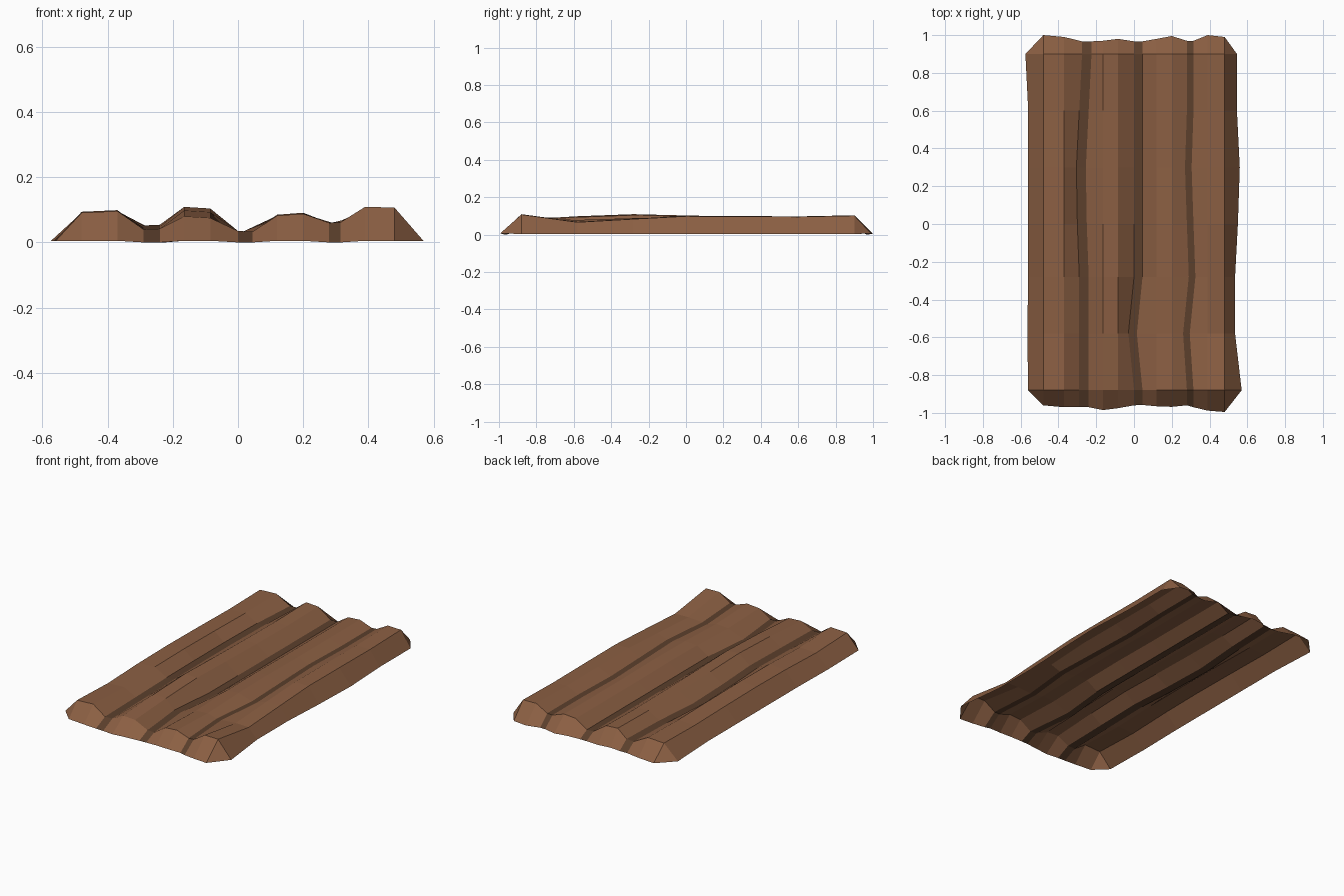
import bpy
import bmesh

cube = bpy.data.objects.get("Cube")
if cube:
    bpy.data.objects.remove(cube)


def make_material(name, rgb):
    mat = bpy.data.materials.new(name)
    mat.use_nodes = True
    color = (*rgb, 1)
    mat.diffuse_color = color
    node = next(n for n in mat.node_tree.nodes if n.type == "BSDF_PRINCIPLED")
    node.inputs["Base Color"].default_value = color
    node.inputs["Roughness"].default_value = 0.9
    return mat


# Cross-section: (x, height, band); bands alternate ridge and groove
section = [
    (-0.48, 0.093, 0), (-0.37, 0.098, 0),
    (-0.29, 0.048, 1), (-0.24, 0.05, 1),
    (-0.165, 0.1, 2), (-0.085, 0.095, 2),
    (0.0, 0.037, 3), (0.045, 0.035, 3),
    (0.12, 0.084, 4), (0.20, 0.09, 4),
    (0.28, 0.062, 5), (0.315, 0.064, 5),
    (0.39, 0.105, 6), (0.48, 0.103, 6),
]

# Stations along the bark: y, left rim x, right rim x
stations = [
    (-0.88, -0.56, 0.57), (-0.58, -0.565, 0.535), (-0.28, -0.56, 0.535),
    (0.0, -0.56, 0.55), (0.3, -0.56, 0.56), (0.6, -0.56, 0.545), (0.9, -0.575, 0.545),
]

# Sideways wander of the grooves and lift of the bands at each station
wander = {
    1: (0, 0, 0, -0.01, -0.015, 0, 0.015),
    3: (0, -0.03, 0, 0, 0, 0, 0),
    5: (0, -0.02, 0.01, 0, -0.01, 0, 0),
}
lift = {
    0: (0, -0.01, 0, 0.003, 0, -0.005, 0),
    1: (-0.006, 0, 0.006, 0, -0.004, 0.004, 0),
    2: (-0.018, 0, 0.011, 0.004, -0.002, -0.005, 0),
    4: (0, -0.01, 0, 0.003, 0, 0, 0),
    6: (0.006, -0.035, -0.018, -0.003, -0.004, -0.006, 0),
}

# Bottom rim at both ends follows the ridges
front_rim = (-0.96, -0.97, -0.968, -0.97, -0.985, -0.975, -0.96, -0.958,
             -0.965, -0.968, -0.96, -0.97, -0.988, -0.995)
back_rim = (1.0, 0.99, 0.967, 0.967, 0.97, 0.98, 0.967, 0.967,
            0.98, 0.995, 0.97, 0.97, 1.0, 0.99)

brown = make_material("bark_brown", (0.26, 0.115, 0.056))
dark = make_material("groove_brown", (0.105, 0.05, 0.025))

bm = bmesh.new()


def rim_row(rim, station):
    row = [None]
    for (x, z, band), y in zip(section, rim):
        shift = wander.get(band, [0] * len(stations))[station]
        row.append(bm.verts.new((x + shift, y, 0.002 if band % 2 else 0.007)))
    return row + [None]


# Grid of rows: front rim, raised stations, back rim
rows = [rim_row(front_rim, 0)]
for i, (y, left, right) in enumerate(stations):
    flat = [0] * len(stations)
    row = [bm.verts.new((left, y, 0.006))]
    for x, z, band in section:
        row.append(bm.verts.new((x + wander.get(band, flat)[i], y, z + lift.get(band, flat)[i])))
    row.append(bm.verts.new((right, y, 0.006)))
    rows.append(row)
rows.append(rim_row(back_rim, -1))

# Open-bottomed shell; groove floors are darker, corners become triangles
for a, b in zip(rows, rows[1:]):
    for c in range(len(section) + 1):
        corners = [v for v in (a[c], a[c + 1], b[c + 1], b[c]) if v]
        face = bm.faces.new(corners)
        inner = 0 < c < len(section)
        same_band = inner and section[c - 1][2] == section[c][2]
        face.material_index = int(same_band and section[c][2] % 2 == 1)

# Rest on the ground
low = min(v.co.z for v in bm.verts)
bmesh.ops.translate(bm, verts=bm.verts, vec=(0, 0, -low))

mesh = bpy.data.meshes.new("bark_sheet")
bm.to_mesh(mesh)
bm.free()
mesh.materials.append(brown)
mesh.materials.append(dark)
bark = bpy.data.objects.new("bark_sheet", mesh)
bpy.context.collection.objects.link(bark)
